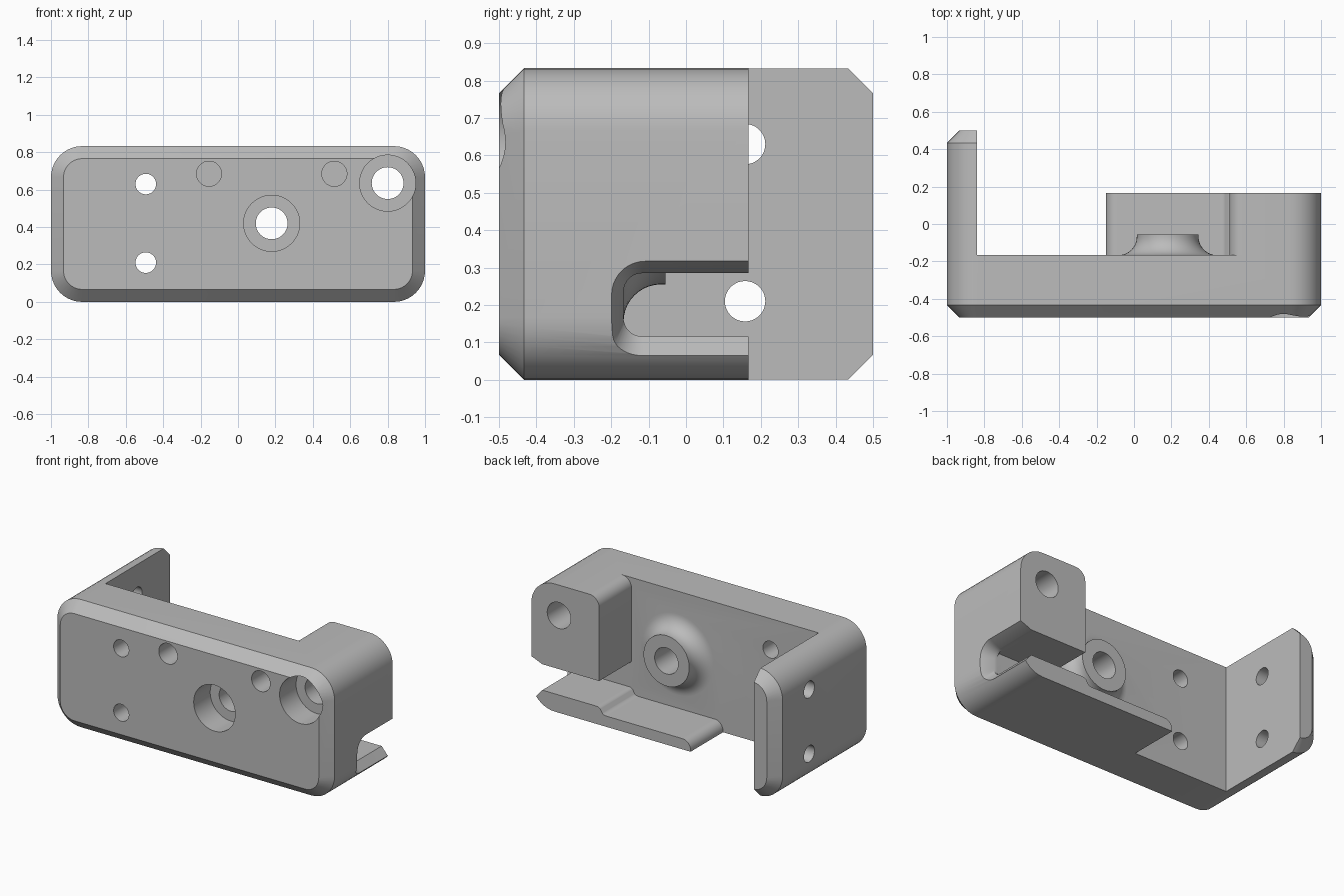
import bpy, bmesh, math
from math import sin, cos, pi
from mathutils import Matrix

if "Cube" in bpy.data.objects:
    bpy.data.objects.remove(bpy.data.objects["Cube"], do_unlink=True)

grey = bpy.data.materials.new("plain grey")
grey.use_nodes = True
colour = (0.5, 0.5, 0.5, 1)
grey.diffuse_color = colour
grey.node_tree.nodes["Principled BSDF"].inputs["Base Color"].default_value = colour

W = -0.167   # inner face of the front wall
B = 0.167    # back of the block and shelf
H = 0.833    # height


def arc(cx, cy, r, a0, a1, n=10):
    """Points on an arc, angles in degrees."""
    steps = [math.radians(a0 + (a1 - a0) * i / n) for i in range(n + 1)]
    return [(cx + r * cos(a), cy + r * sin(a)) for a in steps]


def rounded_rect(u0, v0, u1, v1, r):
    return (arc(u1 - r, v1 - r, r, 0, 90) + arc(u0 + r, v1 - r, r, 90, 180)
            + arc(u0 + r, v0 + r, r, 180, 270) + arc(u1 - r, v0 + r, r, 270, 360))


def loft(name, rings):
    """Solid skinned through matching rings of 3D points, capped at both ends."""
    bm = bmesh.new()
    loops = [[bm.verts.new(p) for p in ring] for ring in rings]
    n = len(loops[0])
    for a, b in zip(loops, loops[1:]):
        for i in range(n):
            j = (i + 1) % n
            bm.faces.new((a[i], a[j], b[j], b[i]))
    bm.faces.new(loops[0])
    bm.faces.new(loops[-1])
    bmesh.ops.recalc_face_normals(bm, faces=bm.faces)
    mesh = bpy.data.meshes.new(name)
    bm.to_mesh(mesh)
    bm.free()
    mesh.materials.append(grey)
    obj = bpy.data.objects.new(name, mesh)
    bpy.context.collection.objects.link(obj)
    return obj


def along_y(points, y):
    return [(u, y, v) for u, v in points]


def along_x(points, x):
    return [(x, u, v) for u, v in points]


def turned(name, x, z, profile, n=48):
    """Round solid about a y axis from (radius, y) pairs."""
    return loft(name, [along_y(arc(x, z, r, 0, 360 - 360 / n, n - 1), y)
                       for r, y in profile])


def combine(target, tool, operation):
    mod = target.modifiers.new(operation.lower(), "BOOLEAN")
    mod.operation = operation
    mod.solver = "EXACT"
    mod.object = tool
    bpy.ops.object.select_all(action="DESELECT")
    bpy.context.view_layer.objects.active = target
    target.select_set(True)
    bpy.ops.object.modifier_apply(modifier=mod.name)
    bpy.data.objects.remove(tool, do_unlink=True)


# Outer body: rounded bar with chamfered front and back
c = 0.067
full = rounded_rect(-1, 0, 1, H, 0.167)
small = rounded_rect(-1 + c, c, 1 - c, H - c, 0.1)
body = loft("mounting_bracket", [along_y(small, -0.5), along_y(full, -0.5 + c),
                                 along_y(full, 0.5 - c), along_y(small, 0.5)])

# Space behind the block, leaving only the side wing
clear = [(-0.84, -0.2), (1.2, -0.2), (1.2, 1.1), (-0.84, 1.1)]
combine(body, loft("back_cut", [along_y(clear, B), along_y(clear, 0.8)]), "DIFFERENCE")

# Pocket between wing, block and stepped shelf
pocket = ([(-0.84, -0.1), (-0.15, -0.1)]
          + arc(-0.09, 0.01, 0.06, 180, 90)
          + arc(0.46, 0.11, 0.04, 270, 315, 5)
          + arc(0.53, 0.076, 0.04, 135, 90, 5)
          + [(0.9, 0.116), (0.9, 0.285), (0.51, 0.285)]
          + arc(0.58, H - 0.07, 0.07, 180, 90)
          + [(0.58, 1), (-0.84, 1)])
combine(body, loft("pocket_cut", [along_y(pocket, W), along_y(pocket, 0.4)]), "DIFFERENCE")

# Side slot with a flared mouth
inner = rounded_rect(W, 0.116, 0.5, 0.285, 0.05)
outer = rounded_rect(-0.207, 0.0, 0.5, 0.325, 0.1)
combine(body, loft("slot_cut", [along_x(inner, 0.86), along_x(inner, 0.92),
                                along_x(outer, 1.02)]), "DIFFERENCE")

# Boss with a filleted foot on the inside of the wall
foot = [(0.265 - 0.1 * sin(t), W + 0.1 * (1 - cos(t)))
        for t in [pi / 2 * i / 10 for i in range(11)]]
boss = [(0.265, W - 0.05)] + foot + [(0.165, -0.055)]
combine(body, turned("boss", 0.18, 0.42, boss), "UNION")

# Counterbored holes through the boss and the block
for x, z in ((0.18, 0.42), (0.8, 0.635)):
    bore = [(0.15, -0.7), (0.15, -0.33), (0.085, -0.33), (0.085, 0.4)]
    combine(body, turned("bore_cut", x, z, bore), "DIFFERENCE")

# Blind holes in the front
for x in (-0.155, 0.515):
    combine(body, turned("blind_cut", x, 0.685, [(0.067, -0.7), (0.067, -0.3)]), "DIFFERENCE")

# Small screw holes through the wall and the wing
for z in (0.21, 0.63):
    combine(body, turned("wall_hole_cut", -0.493, z, [(0.055, -0.7), (0.055, 0)]), "DIFFERENCE")
    ring = arc(0.158, z, 0.054, 0, 350, 35)
    combine(body, loft("wing_hole_cut", [along_x(ring, -1.2), along_x(ring, -0.6)]), "DIFFERENCE")

# Smooth curves, sharp edges
bpy.ops.object.select_all(action="DESELECT")
bpy.context.view_layer.objects.active = body
body.select_set(True)
bpy.ops.object.shade_smooth_by_angle(angle=math.radians(25))
